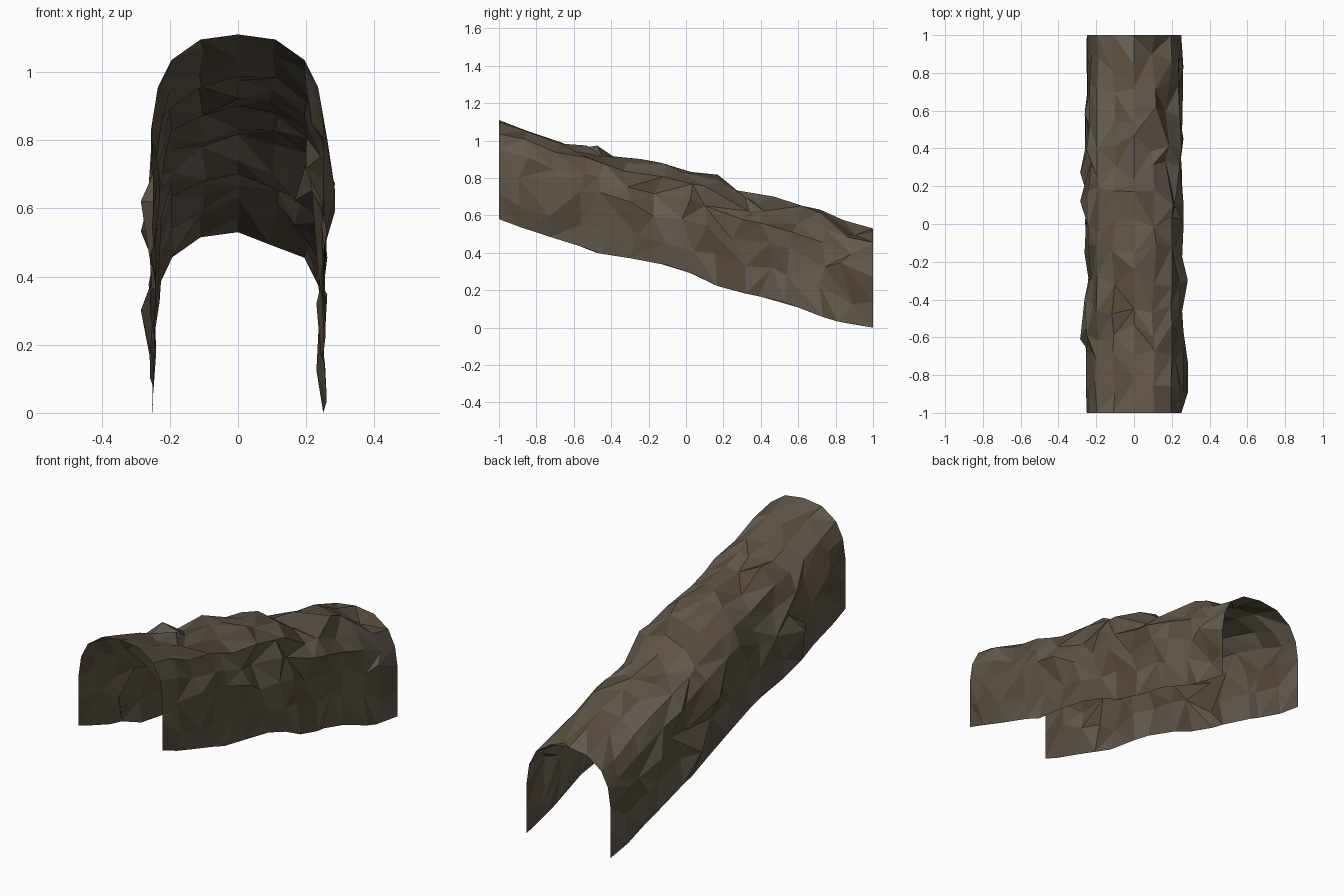
import bpy, bmesh, random
from mathutils import Vector

if "Cube" in bpy.data.objects:
    bpy.data.objects.remove(bpy.data.objects["Cube"])

random.seed(8)

# Half arch of the tunnel section: (x, height above wall foot)
half = [(0.25, 0.0), (0.25, 0.14), (0.25, 0.27), (0.235, 0.375), (0.195, 0.455), (0.11, 0.515)]
arch = half + [(0.0, 0.53)] + [(-x, z) for x, z in reversed(half)]

# Heights of the wall foot and of the crown along the tunnel: (y, z)
foot = [(-1, .58), (-.88, .535), (-.78, .5), (-.6, .45), (-.48, .4), (-.38, .38), (-.2, .36),
        (-.05, .32), (.08, .27), (.2, .205), (.38, .17), (.55, .13), (.72, .06), (.82, .03), (1, 0)]
crown = [(-1, 1.11), (-.87, 1.1), (-.82, 1.04), (-.6, .98), (-.5, .985), (-.33, .905), (-.22, .9),
         (.08, .83), (.17, .81), (.25, .75), (.5, .685), (.78, .605), (.87, .55), (1, .53)]


def lerp(path, y):
    for (y0, z0), (y1, z1) in zip(path, path[1:]):
        if y <= y1:
            return z0 + (z1 - z0) * (y - y0) / (y1 - y0)
    return path[-1][1]


def material(name, colour):
    m = bpy.data.materials.new(name)
    m.diffuse_color = (*colour, 1)
    m.use_nodes = True
    m.node_tree.nodes["Principled BSDF"].inputs["Base Color"].default_value = m.diffuse_color
    return m


# Jagged rock shell: arch rows with clean ends and a rough middle
rows = 15
bm = bmesh.new()
grid = []
for i in range(rows):
    end = i in (0, rows - 1)
    row = []
    for j, (x, h) in enumerate(arch):
        y = -1 + 2 * i / (rows - 1)
        push = 0
        if not end:
            y += random.uniform(-0.05, 0.05)
            if j in (0, len(arch) - 1):      # wall foot
                push = random.uniform(-0.01, 0.01)
            elif h < 0.3:                    # walls
                push = random.choice((-0.02, -0.01, -0.005, 0.005, 0.012, 0.035))
                h += random.uniform(-0.04, 0.04)
            else:                            # vault, slightly dented
                push = random.choice((-0.04, -0.02, -0.01, 0.0, 0.008, 0.018))
        f, c = lerp(foot, y), lerp(crown, y)
        out = Vector((x, 0, max(h - 0.27, 0))).normalized()
        z = f + h * (c - f) / 0.53
        row.append(bm.verts.new((x + out.x * push, y, z + out.z * push)))
    grid.append(row)

# Irregular triangles
for a, b in zip(grid, grid[1:]):
    for j in range(len(arch) - 1):
        p, q, r, s = a[j], a[j + 1], b[j + 1], b[j]
        tris = ((p, q, r), (p, r, s)) if random.random() < 0.5 else ((p, q, s), (q, r, s))
        for t in tris:
            bm.faces.new(t).material_index = random.choice((0, 0, 0, 1, 2))
bmesh.ops.recalc_face_normals(bm, faces=bm.faces)
if sum(f.normal.x * f.calc_center_median().x for f in bm.faces) < 0:
    bmesh.ops.reverse_faces(bm, faces=bm.faces)

mesh = bpy.data.meshes.new("cave_tunnel")
bm.to_mesh(mesh)
bm.free()
for m in (material("rock", (0.112, 0.088, 0.06)), material("rock_brown", (0.095, 0.07, 0.042)),
          material("rock_grey", (0.13, 0.108, 0.08))):
    mesh.materials.append(m)
bpy.context.collection.objects.link(bpy.data.objects.new("cave_tunnel", mesh))
